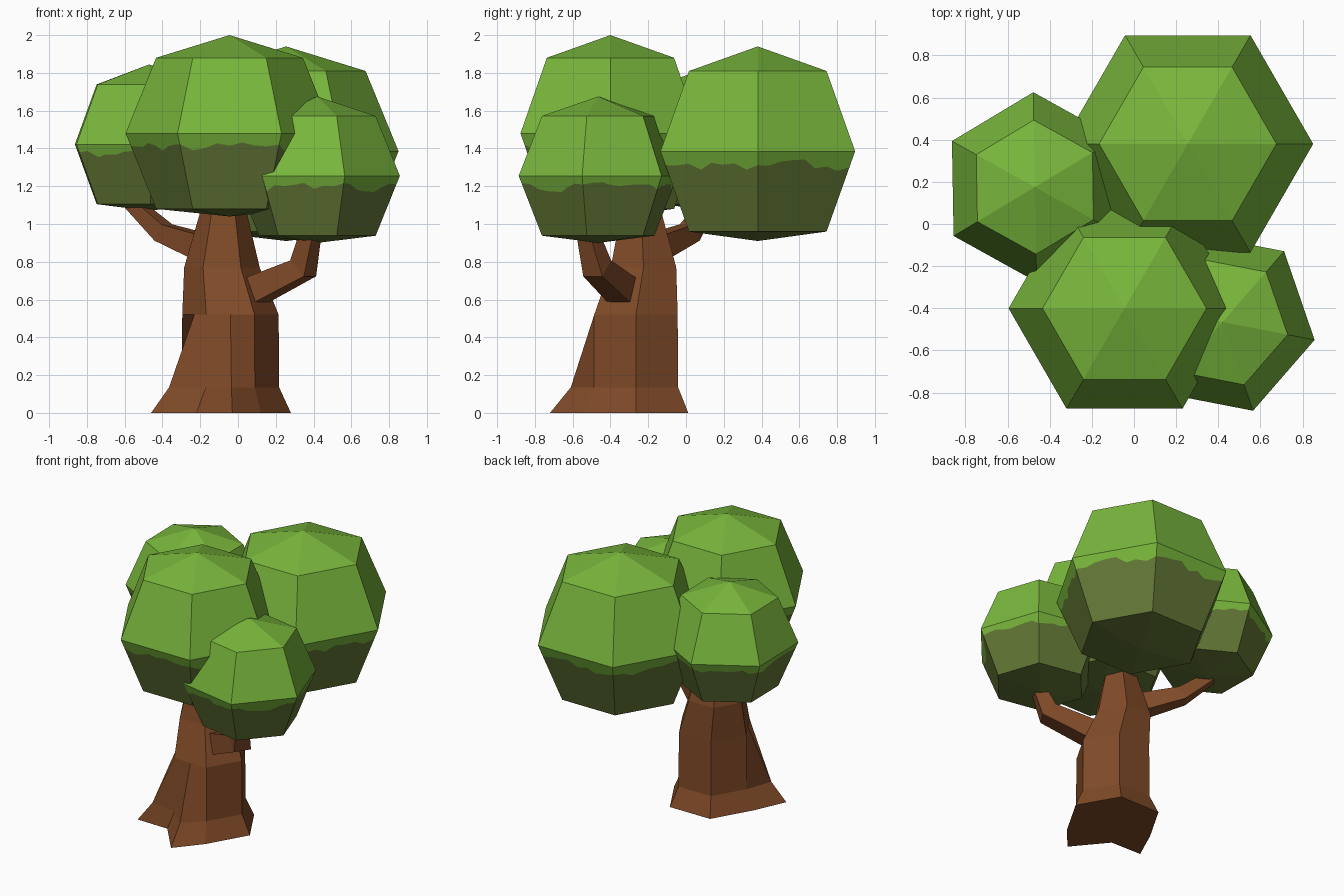
import bpy, math, random
from mathutils import Vector

if "Cube" in bpy.data.objects:
    bpy.data.objects.remove(bpy.data.objects["Cube"])

random.seed(4)


def material(name, col):
    m = bpy.data.materials.new(name)
    m.diffuse_color = (*col, 1)
    m.use_nodes = True
    m.node_tree.nodes["Principled BSDF"].inputs["Base Color"].default_value = m.diffuse_color
    return m


LEAF = material("leaf green", (0.19, 0.47, 0.045))
SHADE = material("dark leaf green", (0.125, 0.185, 0.036))
BARK = material("bark brown", (0.216, 0.069, 0.021))


def make(name, verts, faces, mats, idx=None):
    me = bpy.data.meshes.new(name)
    me.from_pydata([tuple(v) for v in verts], [], faces)
    for m in mats:
        me.materials.append(m)
    if idx:
        for p, i in zip(me.polygons, idx):
            p.material_index = i
    me.update()
    ob = bpy.data.objects.new(name, me)
    bpy.context.collection.objects.link(ob)
    return ob


def loft(name, rings, mats):
    """Skin a list of equal-length rings and cap both ends."""
    n = len(rings[0])
    verts = [v for r in rings for v in r]
    faces = [(k * n + i, k * n + (i + 1) % n, (k + 1) * n + (i + 1) % n, (k + 1) * n + i)
             for k in range(len(rings) - 1) for i in range(n)]
    faces.append(tuple(reversed(range(n))))
    faces.append(tuple(range(len(verts) - n, len(verts))))
    return make(name, verts, faces, mats)


# Foliage: six-sided clumps, light on top, ragged edge to the dark underside
def foliage(name, cx, cy, cz, r, rot, top, bottom, half):
    cols = 8
    n = 6 * cols
    corners = [Vector((math.cos(math.radians(rot + 60 * i)),
                       math.sin(math.radians(rot + 60 * i)), 0)) for i in range(6)]
    c = Vector((cx, cy, 0))

    def ring(rad, z, jag=None):
        pts = []
        for i in range(n):
            s, f = divmod(i, cols)
            d = corners[s].lerp(corners[(s + 1) % 6], f / cols)
            t = jag[i] if jag else 0
            rr = rad * (1 - 0.293 * t)
            pts.append(c + d * rr + Vector((0, 0, z - half * t)))
        return pts

    jag, t = [], 0.16
    for i in range(n):
        t = 0.35 * t + 0.65 * random.choice((0.10, 0.14, 0.18, 0.27))
        jag.append(t)
    small = r * 0.707
    upper = [c + d * small + Vector((0, 0, cz + half)) for d in corners]
    mid, edge = ring(r, cz), ring(r, cz, jag)
    lower = [c + d * small + Vector((0, 0, cz - half)) for d in corners]
    verts = upper + mid + edge + lower + [c + Vector((0, 0, top)), c + Vector((0, 0, bottom))]
    m0, e0, l0 = 6, 6 + n, 6 + 2 * n
    tip, base = l0 + 6, l0 + 7
    faces, idx = [], []
    for s in range(6):
        q = (s + 1) % 6
        span = [(s * cols + k) % n for k in range(cols + 1)]
        faces.append((s, q, tip))
        faces.append(tuple([m0 + i for i in span] + [q, s]))
        idx += [0, 0]
        for a, b in zip(span, span[1:]):
            faces.append((e0 + a, e0 + b, m0 + b, m0 + a))
            idx.append(0)
        faces.append(tuple([l0 + s, l0 + q] + [e0 + i for i in reversed(span)]))
        faces.append((l0 + q, l0 + s, base))
        idx += [1, 1]
    make(name, verts, faces, [LEAF, SHADE], idx)


foliage("front_foliage", -0.045, -0.40, 1.48, 0.55, 0, 2.00, 1.04, 0.40)
foliage("back_foliage", 0.255, 0.38, 1.385, 0.595, 0, 1.94, 0.91, 0.425)
foliage("left_foliage", -0.47, 0.175, 1.422, 0.45, 31, 1.845, 1.07, 0.317)
foliage("right_foliage", 0.42, -0.465, 1.255, 0.445, -11, 1.675, 0.90, 0.317)


# Trunk: hexagon with two extra ridges (left and front) that flare into roots
def trunk_ring(z, cx, cy, r, roots=None, notch=None):
    p = [Vector((cx + r * math.cos(math.radians(60 * i)),
                 cy + r * math.sin(math.radians(60 * i)), z)) for i in range(6)]
    left, front = (p[3] + p[4]) / 2, (p[4] + p[5]) / 2
    if roots:
        left, front = Vector((*roots[0], z)), Vector((*roots[1], z))
    if notch:
        p[4] = Vector((*notch, z))
    return p[:4] + [left, p[4], front, p[5]]


loft("trunk", [
    trunk_ring(0.0, -0.04, -0.265, 0.32, [(-0.46, -0.485), (-0.03, -0.72)], (-0.22, -0.49)),
    trunk_ring(0.135, -0.04, -0.265, 0.258, [(-0.365, -0.45), (-0.035, -0.61)], (-0.17, -0.48)),
    trunk_ring(0.52, -0.04, -0.265, 0.255),
    trunk_ring(0.77, -0.085, -0.225, 0.20),
    trunk_ring(1.15, -0.075, -0.24, 0.10),
], [BARK])


# Branches: bent four-sided limbs
def branch(name, path, radii):
    pts = [Vector(p) for p in path]
    flat = pts[-1] - pts[0]
    side = Vector((flat.y, -flat.x, 0)).normalized()
    rings = []
    for i, p in enumerate(pts):
        t = (pts[min(i + 1, len(pts) - 1)] - pts[max(i - 1, 0)]).normalized()
        up = side.cross(t).normalized()
        rings.append([p + (side * a + up * b) * radii[i] * 0.75
                      for a, b in ((-1, -1), (1, -1), (1, 1), (-1, 1))])
    loft(name, rings, [BARK])


branch("right_branch", [(0.0, -0.28, 0.62), (0.10, -0.34, 0.65), (0.345, -0.47, 0.765),
                        (0.40, -0.54, 1.02)], [0.10, 0.095, 0.08, 0.05])
branch("left_branch", [(-0.13, -0.2, 0.87), (-0.22, -0.13, 0.89), (-0.395, 0.02, 0.955),
                       (-0.56, 0.12, 1.11)], [0.085, 0.085, 0.065, 0.045])
